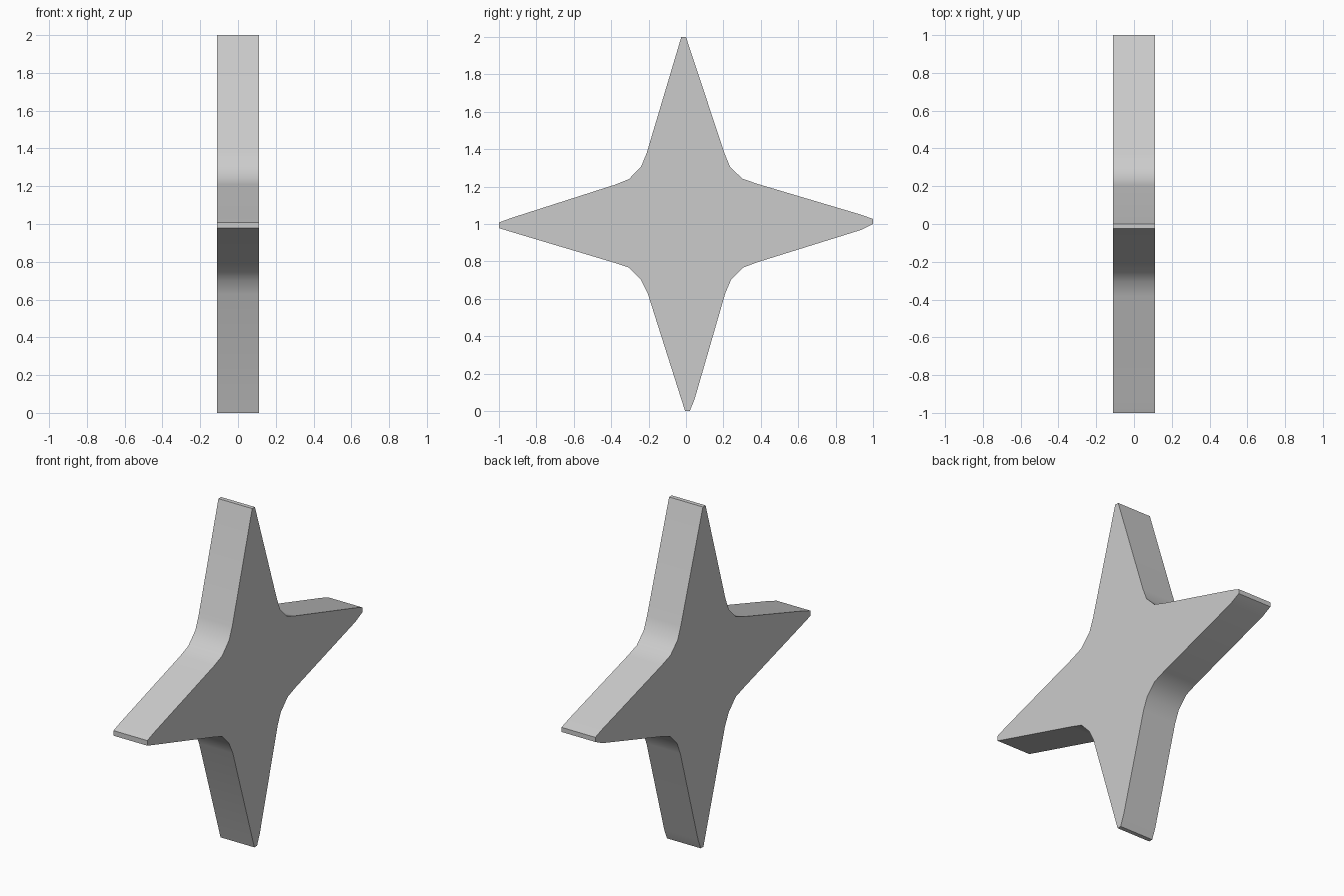
import bpy, bmesh, math

if "Cube" in bpy.data.objects:
    bpy.data.objects.remove(bpy.data.objects["Cube"])

HALF = 0.11  # half thickness along x

# Four-pointed star outline (y, z), clockwise from the top tip
outline = [
    (-0.025, 2.0), (0.0, 2.0),
    (0.205, 1.38), (0.235, 1.307), (0.30, 1.243), (0.38, 1.215),
    (0.935, 1.05), (1.0, 1.027), (1.0, 1.0), (0.935, 0.968),
    (0.38, 0.795), (0.305, 0.767), (0.24, 0.70), (0.21, 0.63),
    (0.045, 0.06), (0.02, 0.0), (-0.005, 0.0),
    (-0.205, 0.63), (-0.24, 0.70), (-0.305, 0.767), (-0.39, 0.795),
    (-0.935, 0.958), (-1.0, 0.978), (-1.0, 1.008), (-0.935, 1.032),
    (-0.38, 1.21), (-0.305, 1.24), (-0.24, 1.307), (-0.21, 1.38),
]

# Star plate: one flat profile extruded through its thickness
bm = bmesh.new()
face = bm.faces.new([bm.verts.new((-HALF, y, z)) for y, z in outline])
ext = bmesh.ops.extrude_face_region(bm, geom=[face], use_keep_orig=True)
moved = [g for g in ext["geom"] if isinstance(g, bmesh.types.BMVert)]
bmesh.ops.translate(bm, verts=moved, vec=(2 * HALF, 0, 0))
bmesh.ops.recalc_face_normals(bm, faces=bm.faces[:])

mesh = bpy.data.meshes.new("star_plate")
bm.to_mesh(mesh)
bm.free()
star = bpy.data.objects.new("star_plate", mesh)
bpy.context.collection.objects.link(star)

# Smooth inner curves, sharp rims
bpy.context.view_layer.objects.active = star
star.select_set(True)
bpy.ops.object.shade_smooth_by_angle(angle=math.radians(35))
